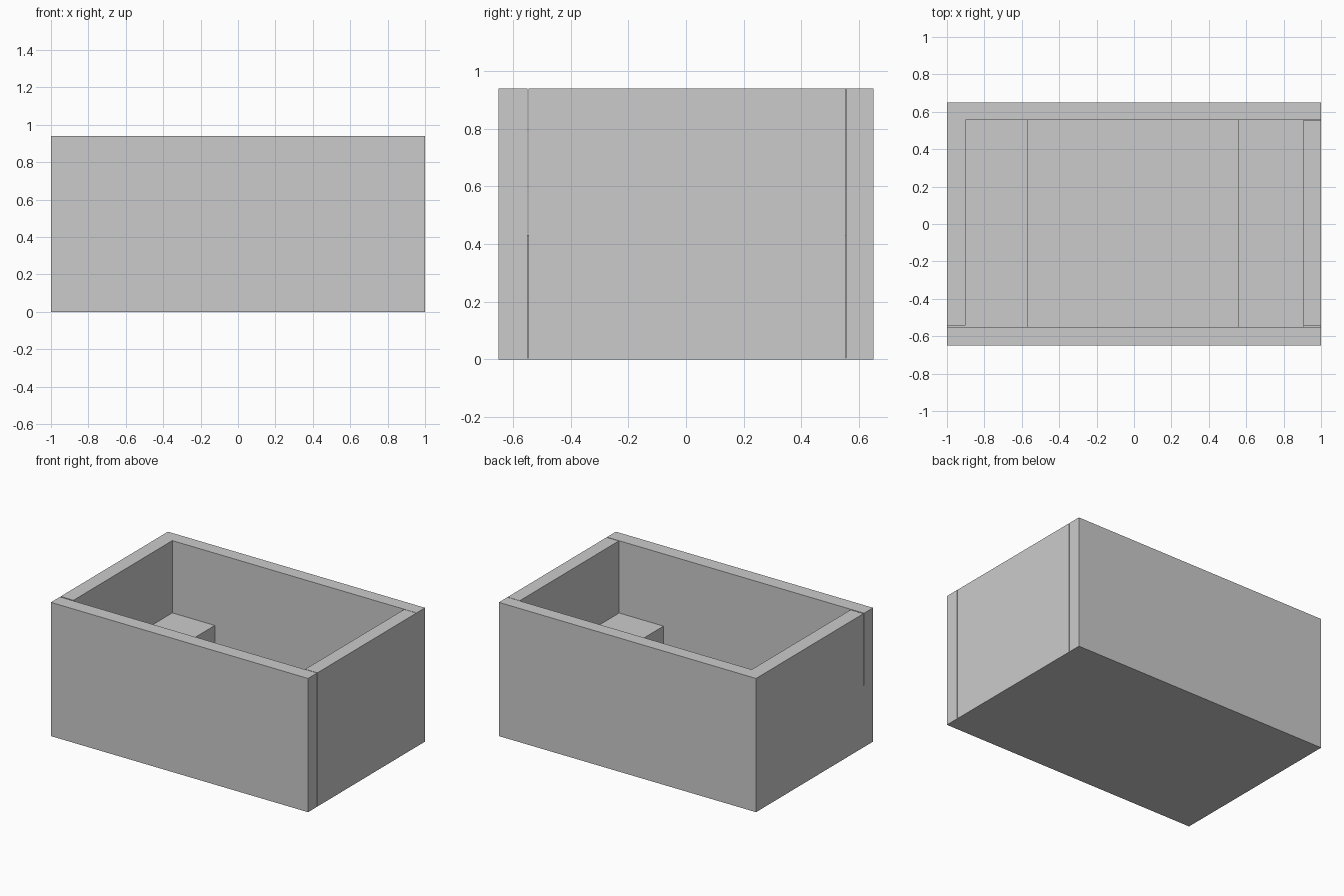
import bpy

if "Cube" in bpy.data.objects:
    bpy.data.objects.remove(bpy.data.objects["Cube"])


def box(name, x0, x1, y0, y1, z0, z1):
    """Axis-aligned box given by its limits."""
    bpy.ops.mesh.primitive_cube_add(
        size=1, location=((x0 + x1) / 2, (y0 + y1) / 2, (z0 + z1) / 2))
    obj = bpy.context.object
    obj.name = name
    obj.scale = (x1 - x0, y1 - y0, z1 - z0)
    bpy.ops.object.transform_apply(location=False, rotation=False, scale=True)
    return obj


HEIGHT = 0.94
STEP = 0.432
BASE = 0.004

# thin base sheet
box("floor", -1, 1, -0.65, 0.65, 0, BASE)

# long front and back walls
box("front_wall", -1, 1, -0.65, -0.55, BASE, HEIGHT)
box("back_wall", -1, 1, 0.556, 0.65, BASE, HEIGHT)

# end walls fitted between them; the left one stands on its step
box("left_wall", -1, -0.9, -0.542, 0.556, STEP, HEIGHT)
box("right_wall", 0.905, 1, -0.546, 0.553, BASE, HEIGHT)

# low inner steps at both ends
box("left_step", -1, -0.57, -0.55, 0.556, BASE, STEP)
box("right_step", 0.56, 0.905, -0.55, 0.556, BASE, STEP)
